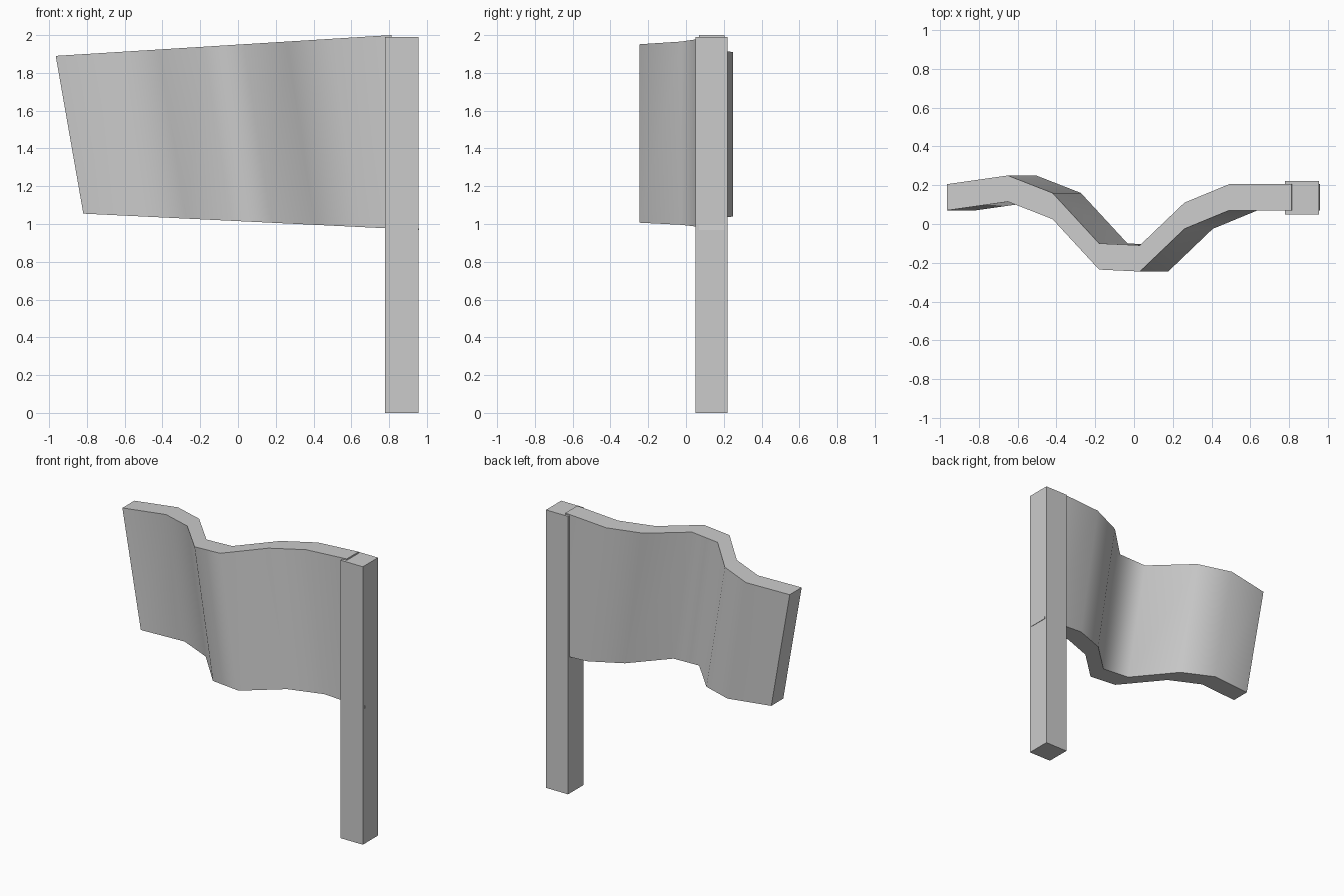
import bpy, bmesh

if "Cube" in bpy.data.objects:
    bpy.data.objects.remove(bpy.data.objects["Cube"])


def make_object(name, bm):
    bmesh.ops.recalc_face_normals(bm, faces=bm.faces[:])
    mesh = bpy.data.meshes.new(name)
    bm.to_mesh(mesh)
    bm.free()
    obj = bpy.data.objects.new(name, mesh)
    bpy.context.collection.objects.link(obj)
    return obj


# Square pole
bm = bmesh.new()
bmesh.ops.create_cube(bm, size=1)
for v in bm.verts:
    v.co = (0.867 + v.co.x * 0.175, 0.135 + v.co.y * 0.172, 0.995 + v.co.z * 1.99)
make_object("pole", bm)

# Wavy cloth: top edge path (x, front y), leaning and flaring towards the pole
PATH = [(-0.965, 0.07), (-0.65, 0.115), (-0.42, 0.025), (-0.18, -0.235),
        (0.03, -0.245), (0.26, -0.025), (0.49, 0.07), (0.812, 0.07)]
THICK, LEAN = 0.135, 0.146
bm = bmesh.new()
rings = []
for x, y in PATH:
    t = (x + 0.965) / 1.777
    top, bottom = 1.89 + 0.11 * t, 1.055 - 0.086 * t
    rings.append([bm.verts.new(c) for c in (
        (x, y, top), (x, y + THICK, top),
        (x + LEAN, y + THICK, bottom), (x + LEAN, y, bottom))])
for a, b in zip(rings, rings[1:]):
    for i in range(4):
        j = (i + 1) % 4
        bm.faces.new((a[i], a[j], b[j], b[i]))
bm.faces.new(rings[0])
bm.faces.new(rings[-1])
flag = make_object("flag_cloth", bm)

# Smooth waves, crisp borders
bpy.context.view_layer.objects.active = flag
flag.select_set(True)
bpy.ops.object.shade_smooth_by_angle(angle=1.0)
